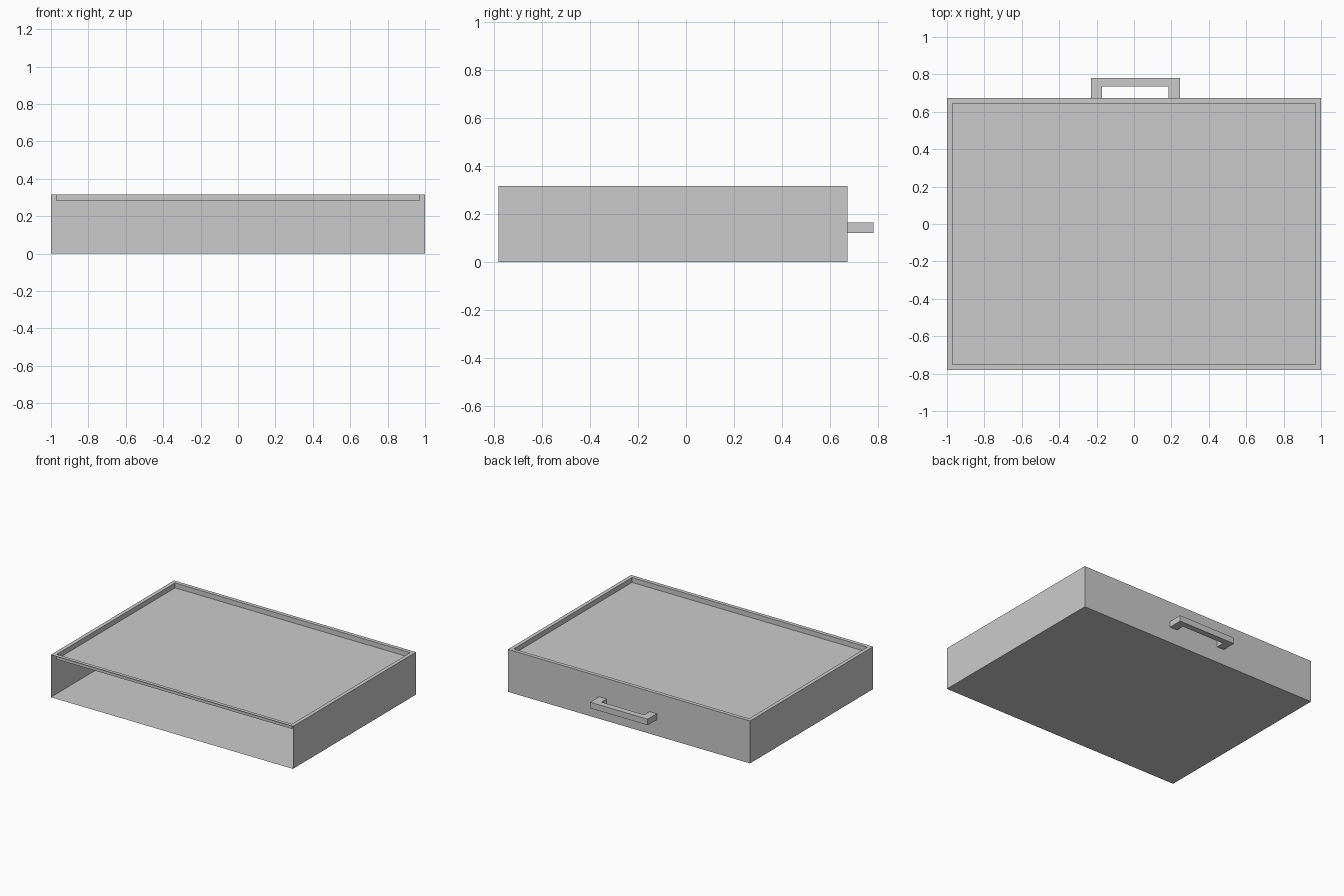
import bpy
import bmesh

cube = bpy.data.objects.get("Cube")
if cube:
    bpy.data.objects.remove(cube, do_unlink=True)

grey = bpy.data.materials.new("plain grey")
grey.use_nodes = True
colour = (0.6, 0.6, 0.6, 1)
grey.diffuse_color = colour
grey.node_tree.nodes["Principled BSDF"].inputs["Base Color"].default_value = colour


def add_object(name, bm):
    mesh = bpy.data.meshes.new(name)
    bm.to_mesh(mesh)
    bm.free()
    mesh.materials.append(grey)
    obj = bpy.data.objects.new(name, mesh)
    bpy.context.collection.objects.link(obj)
    return obj


def prism(bm, outline, z0, z1):
    """Extrude a flat counter-clockwise outline from z0 to z1."""
    low = bm.faces.new([bm.verts.new((x, y, z0)) for x, y in outline])
    grown = bmesh.ops.extrude_face_region(bm, geom=[low], use_keep_orig=True)
    verts = [g for g in grown["geom"] if isinstance(g, bmesh.types.BMVert)]
    bmesh.ops.translate(bm, verts=verts, vec=(0, 0, z1 - z0))
    bmesh.ops.recalc_face_normals(bm, faces=bm.faces)


FRONT, BACK, HEIGHT = -0.78, 0.673, 0.317
RIM, RECESS = 0.04, 0.037

# Thin-walled case, with a recessed lid and an open front
bm = bmesh.new()
prism(bm, [(-1, FRONT), (1, FRONT), (1, BACK), (-1, BACK)], 0, HEIGHT)
bm.normal_update()
lid = [f for f in bm.faces if f.normal.z > 0.5]
bmesh.ops.inset_region(bm, faces=lid, thickness=RIM)
sunk = bmesh.ops.extrude_face_region(bm, geom=lid)["geom"]
bmesh.ops.delete(bm, geom=[f for f in lid if f.is_valid], context="FACES_ONLY")
bmesh.ops.translate(bm, verts=[g for g in sunk if isinstance(g, bmesh.types.BMVert)],
                    vec=(0, 0, -RECESS))
bm.normal_update()
opening = [f for f in bm.faces if f.normal.y < -0.5
           and f.calc_center_median().y < FRONT + 0.01]
bmesh.ops.delete(bm, geom=opening, context="FACES_ONLY")
add_object("case", bm)

# Carrying handle on the back wall
bm = bmesh.new()
prism(bm, [(0.246, BACK), (0.246, 0.78), (-0.23, 0.78), (-0.23, BACK),
           (-0.17, BACK), (-0.17, 0.735), (0.184, 0.735), (0.184, BACK)],
      0.12, 0.165)
ends = [f for f in bm.faces if all(abs(v.co.y - BACK) < 0.001 for v in f.verts)]
bmesh.ops.delete(bm, geom=ends, context="FACES_ONLY")
add_object("handle", bm)
